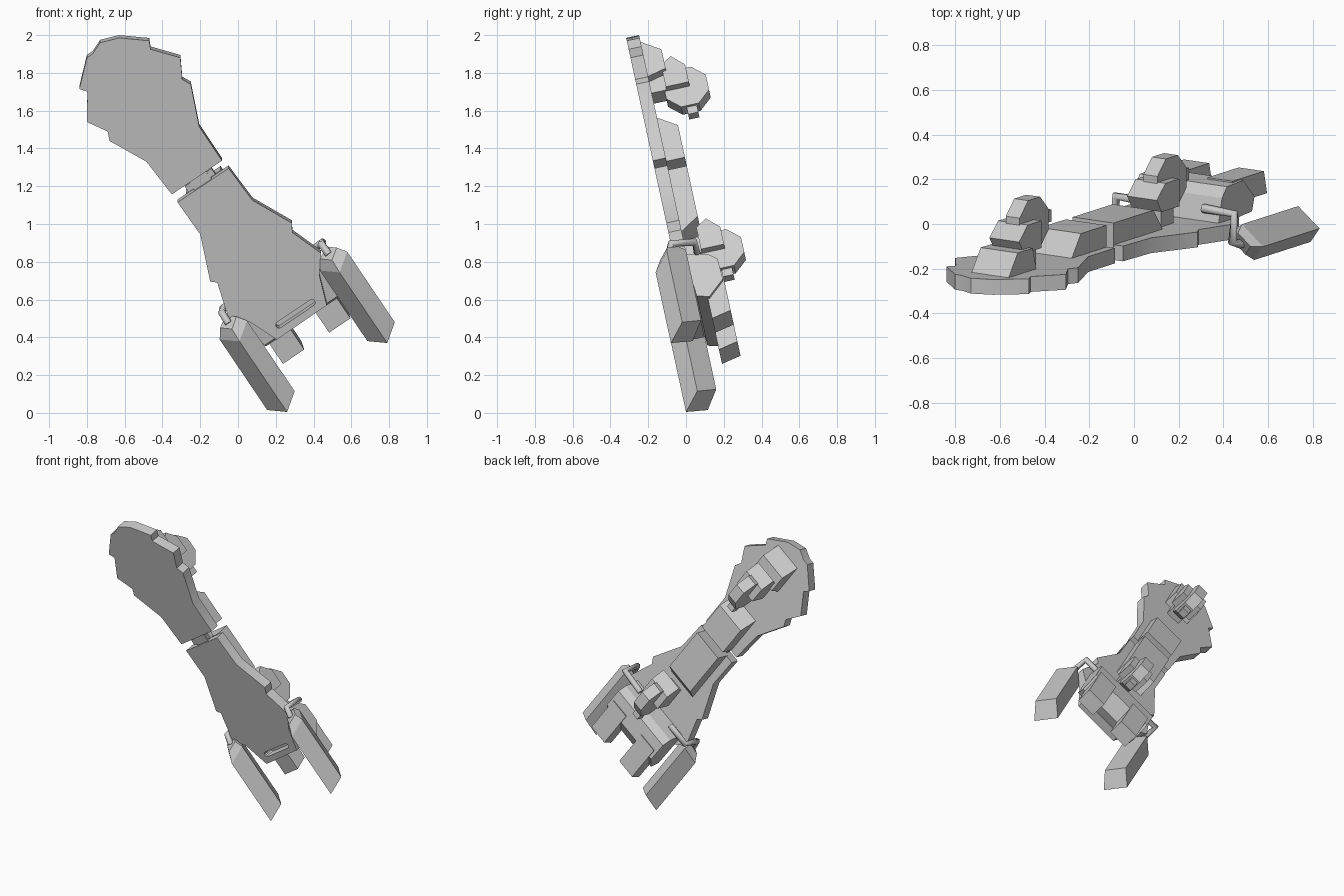
import bpy, bmesh, math
from mathutils import Vector

if "Cube" in bpy.data.objects:
    bpy.data.objects.remove(bpy.data.objects["Cube"])

SLOPE = 0.217                                   # lean of the plates
N = Vector((0, 1, SLOPE)).normalized()          # outward normal of the back


def on_plane(x, z, d=0.0):
    return Vector((x, 0.114 - SLOPE * z, z)) + N * d


def P(u, v, d):
    """u: down the body axis, v: across it, d: depth behind the front face."""
    return on_plane(-0.2 + 0.56 * u + 0.83 * v, 1.235 - 0.83 * u + 0.56 * v, d)


def loft(name, rings):
    """Closed solid through rings of equal point count."""
    bm = bmesh.new()
    vs = [[bm.verts.new(p) for p in r] for r in rings]
    n = len(vs[0])
    for a, b in zip(vs, vs[1:]):
        for i in range(n):
            j = (i + 1) % n
            bm.faces.new((a[i], a[j], b[j], b[i]))
    bm.faces.new(vs[0][::-1])
    bm.faces.new(vs[-1])
    bmesh.ops.recalc_face_normals(bm, faces=bm.faces)
    me = bpy.data.meshes.new(name)
    bm.to_mesh(me)
    bm.free()
    ob = bpy.data.objects.new(name, me)
    bpy.context.collection.objects.link(ob)
    return ob


def plate(name, outline, thick=0.07):
    return loft(name, [[on_plane(x, z, d) for x, z in outline] for d in (0, thick)])


def prism(name, profile, v0, v1, du=0.0):
    return loft(name, [[P(u + du, v, d) for u, d in profile] for v in (v0, v1)])


def box(name, u0, u1, v0, v1, d0, d1, du=0.0):
    return prism(name, [(u0, d0), (u0, d1), (u1, d1), (u1, d0)], v0, v1, du)


# flat body plates
upper = plate("upper_plate", [
    (-.84, 1.715), (-.80, 1.88), (-.77, 1.90), (-.73, 1.96), (-.63, 1.985), (-.47, 1.97),
    (-.463, 1.925), (-.305, 1.88), (-.295, 1.765), (-.25, 1.74), (-.205, 1.515),
    (-.085, 1.335), (-.35, 1.157), (-.485, 1.33), (-.68, 1.44), (-.69, 1.49),
    (-.80, 1.54), (-.797, 1.70)])
lower = plate("lower_plate", [
    (-.05, 1.295), (.077, 1.125), (.285, 1.005), (.288, .955), (.44, .845), (.43, .73),
    (.47, .57), (.205, .387), (.06, .483), (-.05, .50), (-.11, .69), (-.147, .695),
    (-.20, .945), (-.32, 1.115)])

# slot cut through the lower plate
slot = []
for i in range(12):
    a = math.pi * (i if i < 6 else i - 1) / 5
    slot.append((.87 + .017 * math.cos(a), (.125 if i < 6 else -.085) + .017 * math.sin(a)))
cutter = loft("slot_cutter", [[P(u, v, d) for u, v in slot] for d in (-.05, .068)])
cutter.hide_render = True
cutter.hide_set(True)
mod = lower.modifiers.new("slot", "BOOLEAN")
mod.object = cutter
mod.operation = "DIFFERENCE"
mod.solver = "EXACT"
bpy.context.view_layer.objects.active = lower
lower.select_set(True)
bpy.ops.object.modifier_apply(modifier="slot")
bpy.data.objects.remove(cutter)

# hinge link between the plates
box("hinge_link", -.06, .07, -.06, .05, .015, .06)
box("hinge_knuckle", -.012, .025, -.09, .08, .02, .055)

# raised blocks along the back
prism("top_block", [(-.80, .06), (-.72, .17), (-.60, .17), (-.57, .06)], -.10, .10)
prism("upper_block", [(-.31, .06), (-.23, .17), (-.025, .17), (-.025, .06)], -.11, .11)
prism("middle_block", [(.03, .06), (.03, .17), (.35, .17), (.43, .06)], -.11, .11)

# disc tools with holder and peg, one per plate
for tag, du, dv in (("upper", 0, 0), ("lower", 1.056, .03)):
    prism(tag + "_tool_holder",
          [(-.64, .15), (-.68, .21), (-.61, .275), (-.50, .275), (-.50, .15)],
          dv - .08, dv + .08, du)
    disc = [(-.50 + .125 * math.cos(math.pi * (k + .5) / 4),
             .255 + .125 * math.sin(math.pi * (k + .5) / 4)) for k in range(8)]
    prism(tag + "_tool_disc", disc, dv - .035, dv + .04, du)
    box(tag + "_tool_peg", -.42, -.34, dv - .025, dv + .025, .235, .29, du)
    box(tag + "_tool_foot", -.60, -.50, dv - .05, dv + .05, .06, .16, du)

# crossbar and two feet
prism("crossbar", [(.66, .06), (.69, .18), (.73, .225), (.86, .23), (.95, .14), (.93, .075)],
      -.22, .25)
for tag, c in (("left", -.13), ("right", .165)):
    prism(tag + "_foot", [(.80, .13), (.80, .235), (1.05, .235), (1.075, .13)],
          c - .068, c + .068)

# side panels hanging from bent arms
AX = Vector((.56, .18, -.83))
END = [Vector(p) for p in ((.79, -.08, .37), (.685, .035, .38),
                           (.735, .08, .49), (.83, -.02, .48))]
MID = sum(END, Vector()) / 4
ARMS = {"right": [(.31, .07, .80), (.45, .045, .905), (.44, -.08, .895), (.48, -.09, .84)],
        "left": [(.05, .10, .64), (-.08, .125, .555), (-.085, 0, .53), (-.05, -.01, .475)]}
for tag, off in (("right", Vector()), ("left", Vector((-.53, .08, -.365)))):
    rings = [[off + MID + (p - MID) * s - AX * t for p in END]
             for t, s in ((0, 1), (.45, 1), (.50, .6))]
    loft(tag + "_side_panel", rings)
    cu = bpy.data.curves.new(tag + "_arm", "CURVE")
    cu.dimensions = "3D"
    cu.bevel_depth = .021
    cu.bevel_resolution = 1
    cu.use_fill_caps = True
    sp = cu.splines.new("POLY")
    sp.points.add(3)
    for pt, co in zip(sp.points, ARMS[tag]):
        pt.co = (*co, 1)
    arm = bpy.data.objects.new(tag + "_arm", cu)
    bpy.context.collection.objects.link(arm)

# soft shading around the gentle plate corners
bpy.ops.object.select_all(action="DESELECT")
for ob in (upper, lower):
    ob.select_set(True)
bpy.context.view_layer.objects.active = upper
bpy.ops.object.shade_smooth_by_angle(angle=math.radians(35))
